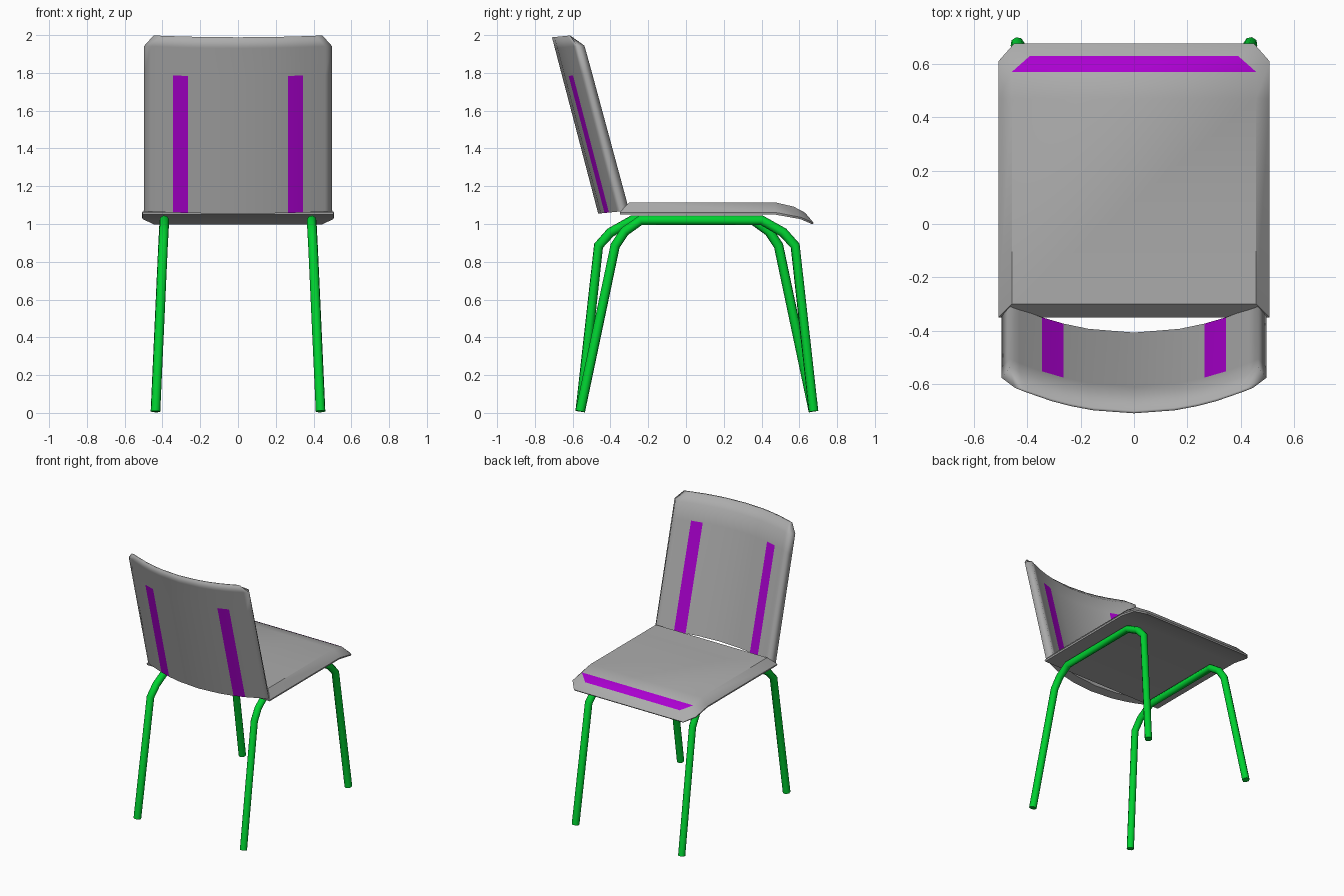
import bpy, bmesh, math

if "Cube" in bpy.data.objects:
    bpy.data.objects.remove(bpy.data.objects["Cube"])


def material(name, color):
    m = bpy.data.materials.new(name)
    m.diffuse_color = color
    m.use_nodes = True
    m.node_tree.nodes["Principled BSDF"].inputs["Base Color"].default_value = m.diffuse_color
    return m


GREY = material("grey", (0.41, 0.41, 0.41, 1))
PURPLE = material("purple", (0.40, 0.0, 0.62, 1))
GREEN = material("green", (0.0, 0.64, 0.03, 1))


def activate(obj):
    bpy.ops.object.select_all(action='DESELECT')
    obj.select_set(True)
    bpy.context.view_layer.objects.active = obj


def loft(name, sections, purple, angle=None):
    """Skin closed sections; purple(segment, column) picks the coloured faces.
    Without an angle everything is smooth except the first section's edge."""
    bm = bmesh.new()
    rings = [[bm.verts.new(p) for p in s] for s in sections]
    n = len(rings[0])
    for i in range(len(rings) - 1):
        for j in range(n):
            k = (j + 1) % n
            f = bm.faces.new((rings[i][j], rings[i][k], rings[i + 1][k], rings[i + 1][j]))
            f.material_index = int(purple(i, j))
    # end caps as strips between the two sides of the section
    for ring in (rings[0], rings[-1]):
        for j in range(n // 2 - 1):
            bm.faces.new((ring[j], ring[j + 1], ring[n - 2 - j], ring[n - 1 - j]))
    bmesh.ops.recalc_face_normals(bm, faces=bm.faces)
    for f in bm.faces:
        f.smooth = True
    for j in range(n):
        bm.edges.get((rings[0][j], rings[0][(j + 1) % n])).smooth = False
    me = bpy.data.meshes.new(name)
    bm.to_mesh(me)
    bm.free()
    me.materials.append(GREY)
    me.materials.append(PURPLE)
    obj = bpy.data.objects.new(name, me)
    bpy.context.collection.objects.link(obj)
    if angle:
        activate(obj)
        bpy.ops.object.shade_smooth_by_angle(angle=math.radians(angle))


# Seat: flat cushion top, sloped border, rolled front edge (x, y, z per station)
top = [(.458, -.30, 1.115), (.458, .47, 1.115), (.458, .57, 1.092), (.39, .63, 1.06)]
rim = [(.508, -.35, 1.062), (.508, .47, 1.062), (.508, .61, 1.035), (.45, .676, 1.006)]
low = [(.505, -.348, 1.05), (.505, .47, 1.05), (.505, .605, 1.026), (.445, .67, .998)]
seat_sections = []
for t, r, l in zip(top, rim, low):
    half = [l, r, t]
    seat_sections.append([(-x, y, z) for x, y, z in half] + half[::-1])
loft("seat", seat_sections, lambda i, j: i == 2 and j == 2, 45)

# Backrest: curved leaning panel with a bevelled front border
lean = math.atan2(.245, .935)
cols = [0, .17, .265, .345]


def panel_point(x, v, d):
    sag = .48 * x * x
    return (x, -.465 - v * math.sin(lean) + d * math.cos(lean) + sag,
            1.055 + v * math.cos(lean) + d * math.sin(lean) + .1 * sag)


def mirrored(xs):
    return [-x for x in xs[:0:-1]] + xs


back_x, front_x = mirrored(cols + [.46, .497]), mirrored(cols + [.43, .465])
# (back height, front height, thickness, width scale)
rows = [(0, 0, .06, 1), (.75, .775, .054, 1), (.905, .895, .052, 1), (.965, .962, .01, .9)]
back_sections = []
for vb, vf, d, s in rows:
    back_sections.append([panel_point(x * s, vb, 0) for x in back_x]
                         + [panel_point(x * s, vf, d) for x in front_x[::-1]])
loft("backrest", back_sections, lambda i, j: i == 0 and j % 11 in (2, 7))

# Leg frames: bent tubes, the second is the first turned half a circle
path = [(.437, -.56, .008), (.397, -.375, .885), (.393, -.325, .96), (.39, -.24, 1.02),
        (.39, .40, 1.02), (.393, .515, .955), (.397, .578, .885), (.437, .675, .008)]


def tube(name, pts):
    cu = bpy.data.curves.new(name, 'CURVE')
    cu.dimensions = '3D'
    cu.bevel_depth = .026
    cu.bevel_resolution = 2
    cu.use_fill_caps = True
    sp = cu.splines.new('POLY')
    sp.points.add(len(pts) - 1)
    for p, c in zip(sp.points, pts):
        p.co = (*c, 1)
    cu.materials.append(GREEN)
    obj = bpy.data.objects.new(name, cu)
    bpy.context.collection.objects.link(obj)
    activate(obj)
    bpy.ops.object.convert(target='MESH')
    bpy.ops.object.shade_smooth_by_angle(angle=math.radians(50))


tube("right_leg_frame", path)
tube("left_leg_frame", [(-x, .115 - y, z) for x, y, z in path])
